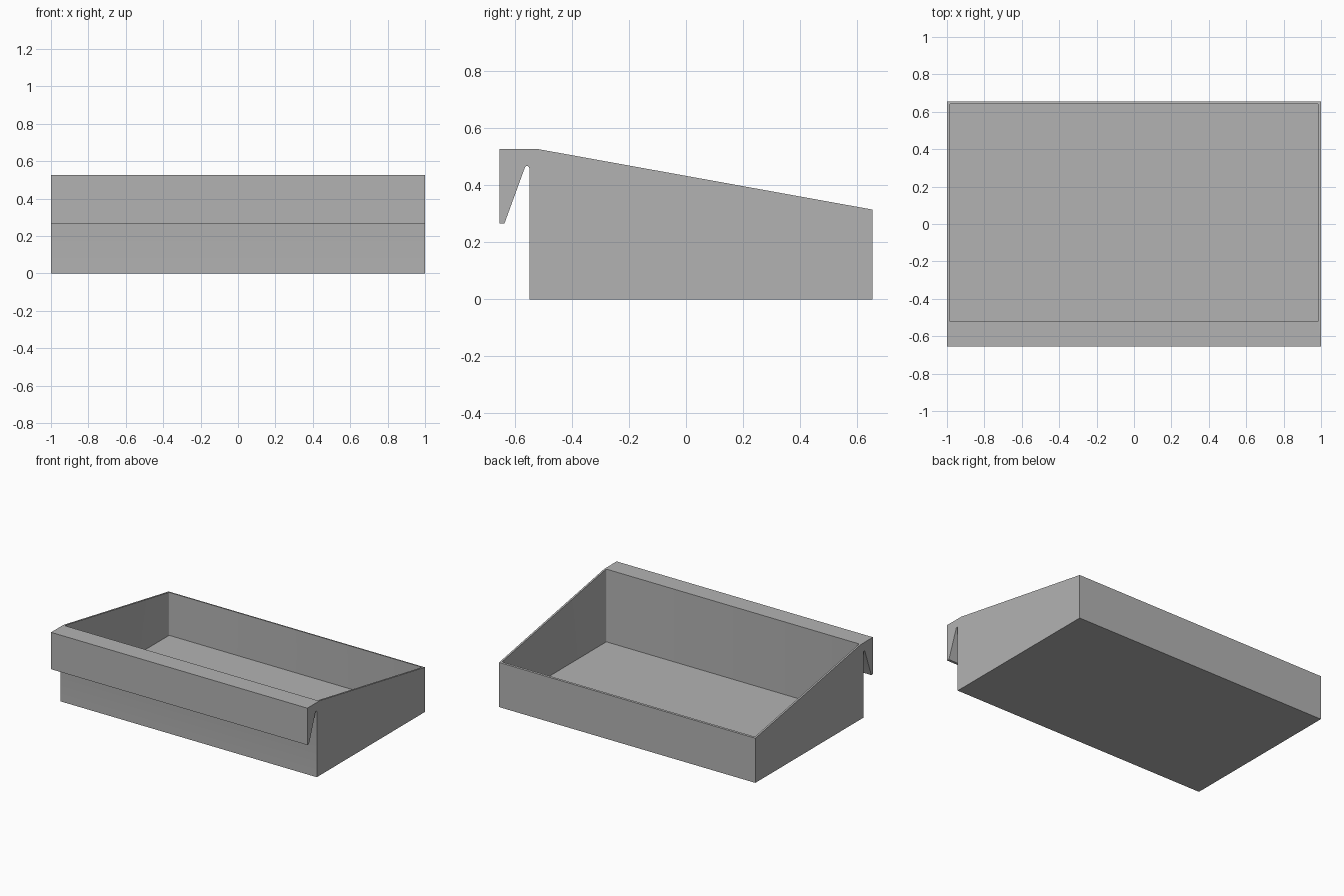
import bpy
import bmesh
from math import cos, sin, radians
from mathutils import Vector

if "Cube" in bpy.data.objects:
    bpy.data.objects.remove(bpy.data.objects["Cube"])

HALF_X, HALF_Y = 1.0, 0.655
WALL, FLOOR = 0.013, 0.014
CAVITY_FRONT = -0.522

grey = bpy.data.materials.new("plain grey")
grey.use_nodes = True
colour = (0.45, 0.45, 0.45, 1)
grey.diffuse_color = colour
grey.node_tree.nodes["Principled BSDF"].inputs["Base Color"].default_value = colour


def add_object(name, bm):
    bmesh.ops.recalc_face_normals(bm, faces=bm.faces[:])
    mesh = bpy.data.meshes.new(name)
    bm.to_mesh(mesh)
    bm.free()
    mesh.materials.append(grey)
    obj = bpy.data.objects.new(name, mesh)
    bpy.context.collection.objects.link(obj)
    return obj


# Side profile: sloping tray with a hooked lip and a rounded slot behind it
slot_y, slot_z, slot_r = -0.558, 0.46, 0.008
slot_arc = [(slot_y + slot_r * cos(radians(a)), slot_z + slot_r * sin(radians(a)))
            for a in range(160, -1, -20)]
profile = [(-HALF_Y, 0.527), (-HALF_Y, 0.267), (-0.637, 0.267), *slot_arc,
           (-0.55, 0), (HALF_Y, 0), (HALF_Y, 0.315), (-0.517, 0.527)]

bm = bmesh.new()
side = bm.faces.new([bm.verts.new((-HALF_X, y, z)) for y, z in profile])
sweep = bmesh.ops.extrude_face_region(bm, geom=[side])
moved = [v for v in sweep["geom"] if isinstance(v, bmesh.types.BMVert)]
bmesh.ops.translate(bm, verts=moved, vec=(2 * HALF_X, 0, 0))
tray = add_object("hanging_tray", bm)

# Cavity cutter with softened upright corners
low = Vector((-HALF_X + WALL, CAVITY_FRONT, FLOOR))
high = Vector((HALF_X - WALL, HALF_Y - WALL, 1))
bm = bmesh.new()
bmesh.ops.create_cube(bm, size=1)
bmesh.ops.scale(bm, verts=bm.verts[:], vec=high - low)
bmesh.ops.translate(bm, verts=bm.verts[:], vec=(low + high) / 2)
uprights = [e for e in bm.edges
            if abs(e.verts[0].co.z - e.verts[1].co.z) > 0.5]
bmesh.ops.bevel(bm, geom=uprights, offset=0.008, segments=4, profile=0.5,
                affect='EDGES')
cutter = add_object("cavity_cutter", bm)
cutter.hide_render = True

# Hollow the tray, then discard the cutter
cut = tray.modifiers.new("hollow", 'BOOLEAN')
cut.operation = 'DIFFERENCE'
cut.solver = 'EXACT'
cut.object = cutter
bpy.ops.object.select_all(action='DESELECT')
tray.select_set(True)
bpy.context.view_layer.objects.active = tray
bpy.ops.object.modifier_apply(modifier=cut.name)
bpy.data.objects.remove(cutter)
bpy.ops.object.shade_smooth_by_angle(angle=radians(30))
